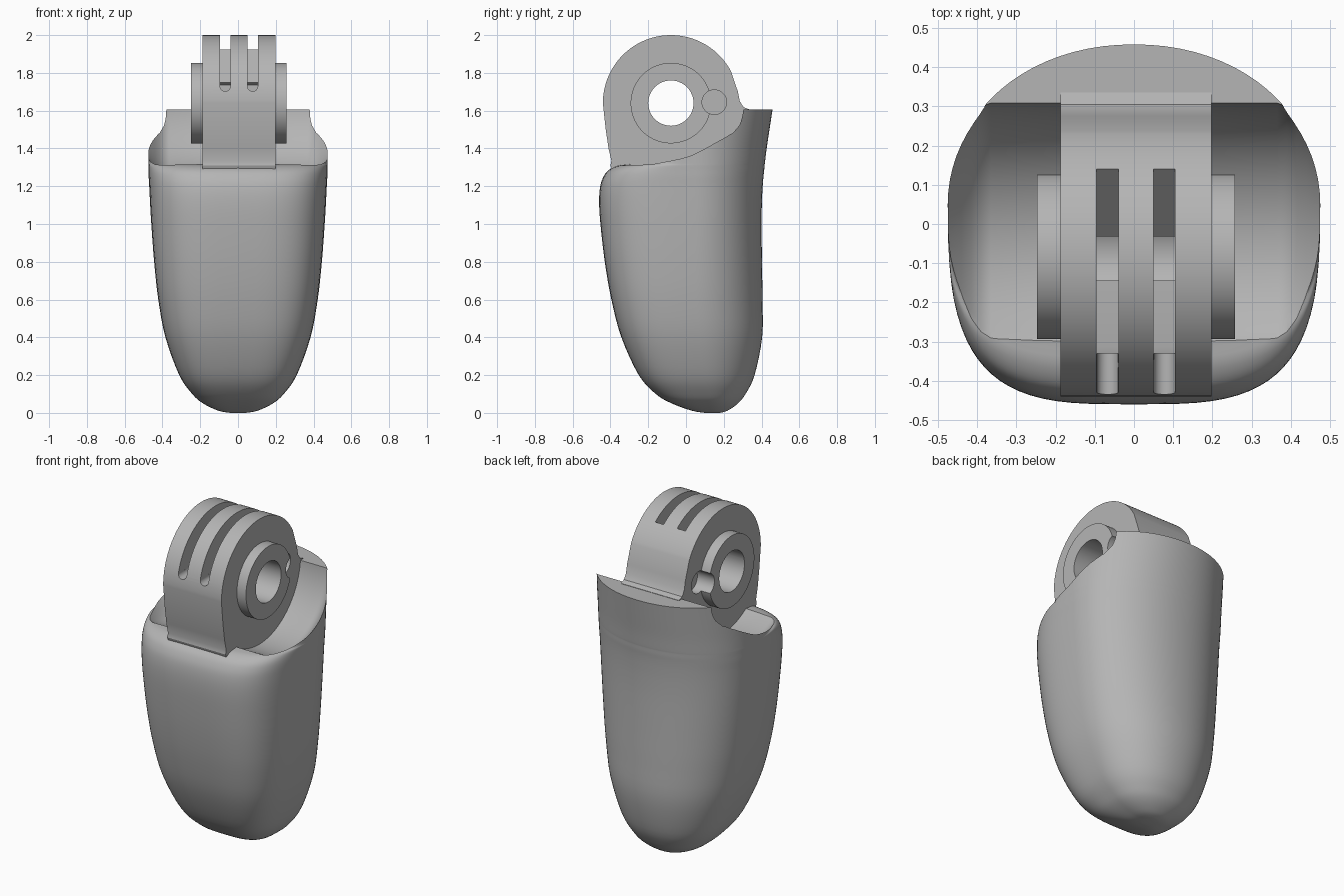
import bpy, bmesh, math

cube = bpy.data.objects.get("Cube")
if cube:
    bpy.data.objects.remove(cube, do_unlink=True)

grey = bpy.data.materials.new("matte grey")
grey.use_nodes = True
grey.diffuse_color = (0.46, 0.46, 0.46, 1)
grey.node_tree.nodes["Principled BSDF"].inputs["Base Color"].default_value = grey.diffuse_color

HY, HZ = -0.08, 1.64     # pivot axis of the hinge
MID = 0.005              # hinge centre in x


def loft(name, rings):
    """Skin a list of equal closed rings and cap both ends."""
    bm = bmesh.new()
    rows = [[bm.verts.new(p) for p in ring] for ring in rings]
    n = len(rows[0])
    for a, b in zip(rows, rows[1:]):
        for i in range(n):
            j = (i + 1) % n
            bm.faces.new((a[i], a[j], b[j], b[i]))
    bm.faces.new(rows[0][::-1])
    bm.faces.new(rows[-1])
    bmesh.ops.recalc_face_normals(bm, faces=bm.faces)
    mesh = bpy.data.meshes.new(name)
    bm.to_mesh(mesh)
    bm.free()
    mesh.materials.append(grey)
    obj = bpy.data.objects.new(name, mesh)
    bpy.context.collection.objects.link(obj)
    return obj


def extrude_x(name, outline, x0, x1):
    return loft(name, [[(x, y, z) for y, z in outline] for x in (x0, x1)])


def circle(y, z, r, n=64, start=0.0, end=math.tau, closed=True):
    steps = n if closed else n - 1
    return [(y + r * math.cos(start + (end - start) * i / steps),
             z + r * math.sin(start + (end - start) * i / steps)) for i in range(n)]


def turned_x(name, profile, n=96):
    """Solid turned about the hinge axis from (x, radius) pairs."""
    return loft(name, [[(x, y, z) for y, z in circle(HY, HZ, r, n)] for x, r in profile])


def activate(obj):
    bpy.ops.object.select_all(action='DESELECT')
    obj.select_set(True)
    bpy.context.view_layer.objects.active = obj


def boolean(obj, tool, mode='DIFFERENCE'):
    mod = obj.modifiers.new(mode.lower(), 'BOOLEAN')
    mod.object, mod.operation, mod.solver = tool, mode, 'EXACT'
    activate(obj)
    bpy.ops.object.modifier_apply(modifier=mod.name)
    bpy.data.objects.remove(tool, do_unlink=True)


def smooth(obj, degrees=30):
    activate(obj)
    bpy.ops.object.shade_smooth_by_angle(angle=math.radians(degrees))


def power(v, e):
    return math.copysign(abs(v) ** e, v)


# Fingertip body: boxy at the front, round at the back
# columns: height, half width, front y, back y, y of widest point
stations = [
    (0.0, 0.04, 0.1, 0.18, 0.14), (0.012, 0.105, 0.03, 0.22, 0.13),
    (0.05, 0.185, -0.075, 0.275, 0.12), (0.1, 0.242, -0.16, 0.315, 0.11),
    (0.2, 0.311, -0.25, 0.363, 0.09), (0.4, 0.384, -0.342, 0.403, 0.07),
    (0.6, 0.422, -0.395, 0.405, 0.055), (0.8, 0.444, -0.43, 0.402, 0.05),
    (1.0, 0.459, -0.453, 0.4, 0.05), (1.12, 0.466, -0.46, 0.402, 0.05),
    (1.2, 0.47, -0.454, 0.406, 0.05), (1.25, 0.473, -0.437, 0.41, 0.05),
    (1.285, 0.474, -0.41, 0.414, 0.05), (1.31, 0.475, -0.36, 0.416, 0.05),
    (1.325, 0.475, -0.28, 0.418, 0.05), (1.4, 0.475, -0.23, 0.427, 0.05),
    (1.5, 0.475, -0.2, 0.442, 0.05), (1.605, 0.475, -0.18, 0.458, 0.05)]


def catmull(a, b, c, d, t):
    return [0.5 * (2 * q + (r - p) * t + (2 * p - 5 * q + 4 * r - s) * t * t
                   + (3 * q - p - 3 * r + s) * t ** 3) for p, q, r, s in zip(a, b, c, d)]


def body_ring(z, w, front, back, mid, n=80):
    ring = []
    for i in range(n):
        t = math.tau * i / n
        c, s = math.cos(t), math.sin(t)
        e, depth = (0.96, back - mid) if s > 0 else (2 / 3.4, mid - front)
        ring.append((w * power(c, e), mid + depth * power(s, e), z))
    return ring


rings = []
last = len(stations) - 1
for k in range(last):
    quad = [stations[min(max(k + o, 0), last)] for o in (-1, 0, 1, 2)]
    rings += [body_ring(*catmull(*quad, t / 4)) for t in range(4)]
rings.append(body_ring(*stations[-1]))
body = loft("fingertip_body", rings)

# Round clearance scoop with flared, rounded ends around the hinge
flare = [(0.365, 0.39), (0.39, 0.382), (0.415, 0.364), (0.44, 0.338), (0.475, 0.297), (0.6, 0.27)]
boolean(body, turned_x("scoop_cutter", [(-x, r) for x, r in reversed(flare)] + flare))
smooth(body, 35)

# Hinge block: rounded top with a tail that sinks into the body
outline = circle(HY, HZ, 0.36, 56, math.radians(28), math.pi, closed=False)
outline += [(-0.425, 1.5), (-0.41, 1.4), (-0.395, 1.335), (-0.4, 1.31), (-0.36, 1.2), (0.3, 1.2),
            (0.34, 1.5), (0.335, 1.607), (0.305, 1.618), (0.285, 1.65), (0.275, 1.7)]
hinge = extrude_x("hinge_block", outline, MID - 0.193, MID + 0.193)

# Raised hub, notched by a small pin hole on each side
boolean(hinge, turned_x("hub", [(MID - 0.253, 0.213), (MID + 0.253, 0.213)]), 'UNION')
boolean(hinge, turned_x("bore_cutter", [(-0.5, 0.12), (0.5, 0.12)], 48))
for side in (-1, 1):
    boolean(hinge, extrude_x("pin_cutter", circle(0.15, 1.645, 0.065, 40),
                             MID + side * 0.14, MID + side * 0.4))

# Two cord slots that open into the bore, each with a rounded front end
slot = [(-0.5, 1.728), (-0.37, 1.728), (-0.31, 1.74), (-0.04, 1.742),
        (0.14, 1.922), (0.2, 2.1), (-0.5, 2.1)]
for side in (-1, 1):
    x = MID + side * 0.0725
    boolean(hinge, extrude_x("slot_cutter", slot, x - 0.0275, x + 0.0275))
    boolean(hinge, loft("slot_end_cutter", [[(a, y, b) for a, b in circle(x, 1.73, 0.0275, 24)]
                                            for y in (-0.5, -0.33)]))
smooth(hinge, 25)
